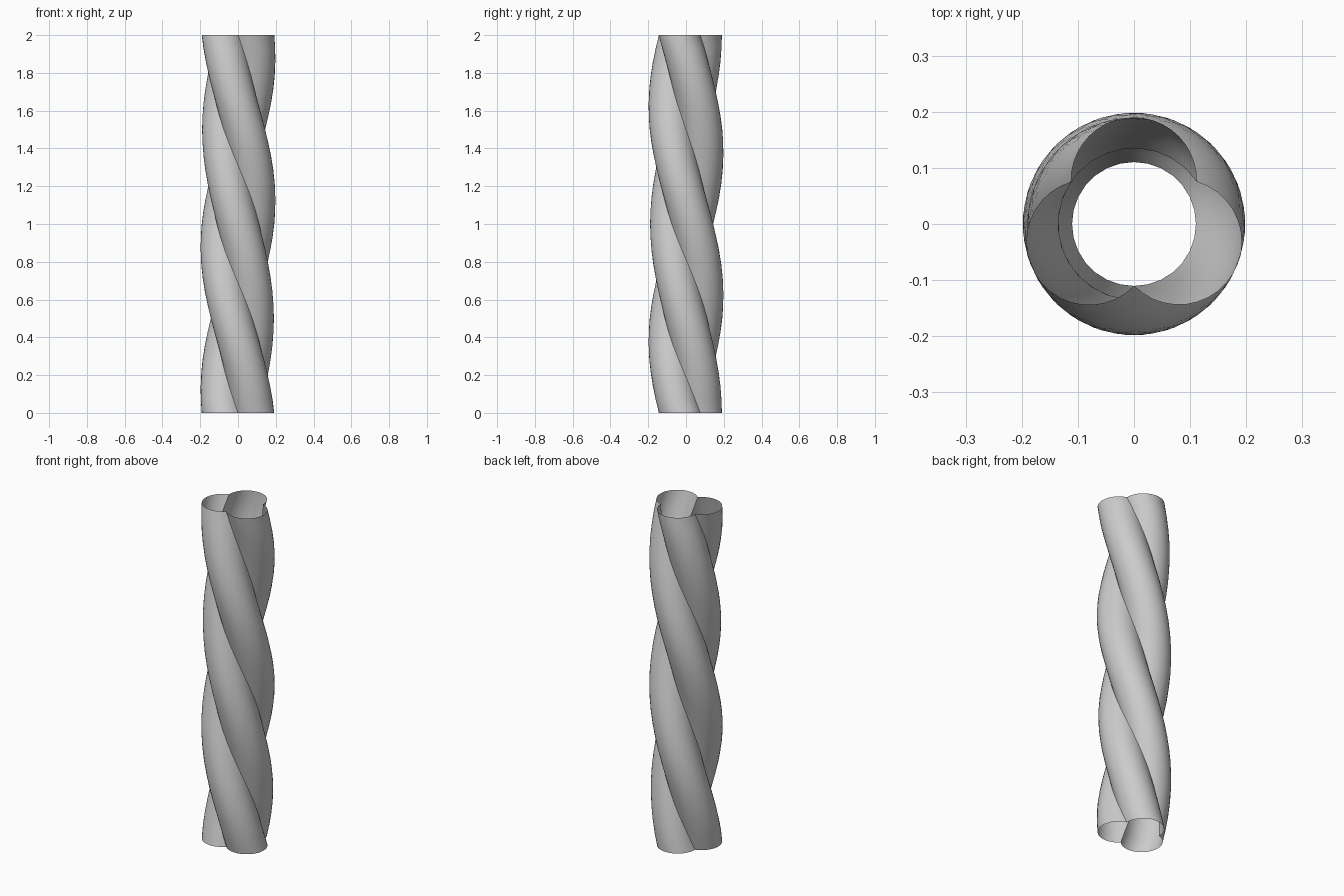
import bpy
import bmesh
from math import pi, sin, cos, acos, atan2
from mathutils import Vector, Matrix

cube = bpy.data.objects.get("Cube")
if cube:
    bpy.data.objects.remove(cube, do_unlink=True)

HEIGHT = 2.0
LEVELS = 28          # steps along the height
ARC_STEPS = 20       # steps around each lobe
RADIUS = 0.112
# Lobe centres, counter-clockwise seen from above
CENTRES = [Vector((-0.08, -0.032)), Vector((0.08, -0.032)), Vector((0.0, 0.078))]


def lobe_arc(i):
    """Outer arc of one lobe, from its notch with the previous lobe to the next."""
    c = CENTRES[i]
    to_prev = CENTRES[i - 1] - c
    to_next = CENTRES[(i + 1) % 3] - c
    start = atan2(to_prev.y, to_prev.x) + acos(to_prev.length / 2 / RADIUS)
    end = atan2(to_next.y, to_next.x) - acos(to_next.length / 2 / RADIUS)
    sweep = (end - start) % (2 * pi)
    return [(c.x + RADIUS * cos(start + sweep * k / ARC_STEPS),
             c.y + RADIUS * sin(start + sweep * k / ARC_STEPS))
            for k in range(ARC_STEPS)]


# Plain grey material
grey = bpy.data.materials.new("light_grey")
grey.use_nodes = True
colour = (0.6, 0.6, 0.6, 1.0)
grey.diffuse_color = colour
grey.node_tree.nodes["Principled BSDF"].inputs["Base Color"].default_value = colour

# Three-lobed outline, turned once on its way up, open at both ends
profile = [p for i in range(3) for p in lobe_arc(i)]
count = len(profile)
bm = bmesh.new()
rings = []
for level in range(LEVELS + 1):
    t = level / LEVELS
    turn = Matrix.Rotation(-2 * pi * t, 3, 'Z')
    rings.append([bm.verts.new(turn @ Vector((x, y, HEIGHT * t))) for x, y in profile])

for low, high in zip(rings, rings[1:]):
    for k in range(count):
        n = (k + 1) % count
        face = bm.faces.new((low[k], low[n], high[n], high[k]))
        face.smooth = True
    # Keep the grooves between lobes crisp
    for k in range(0, count, ARC_STEPS):
        bm.edges.get((low[k], high[k])).smooth = False

mesh = bpy.data.meshes.new("twisted_column")
bm.to_mesh(mesh)
bm.free()
mesh.materials.append(grey)
column = bpy.data.objects.new("twisted_column", mesh)
bpy.context.collection.objects.link(column)
